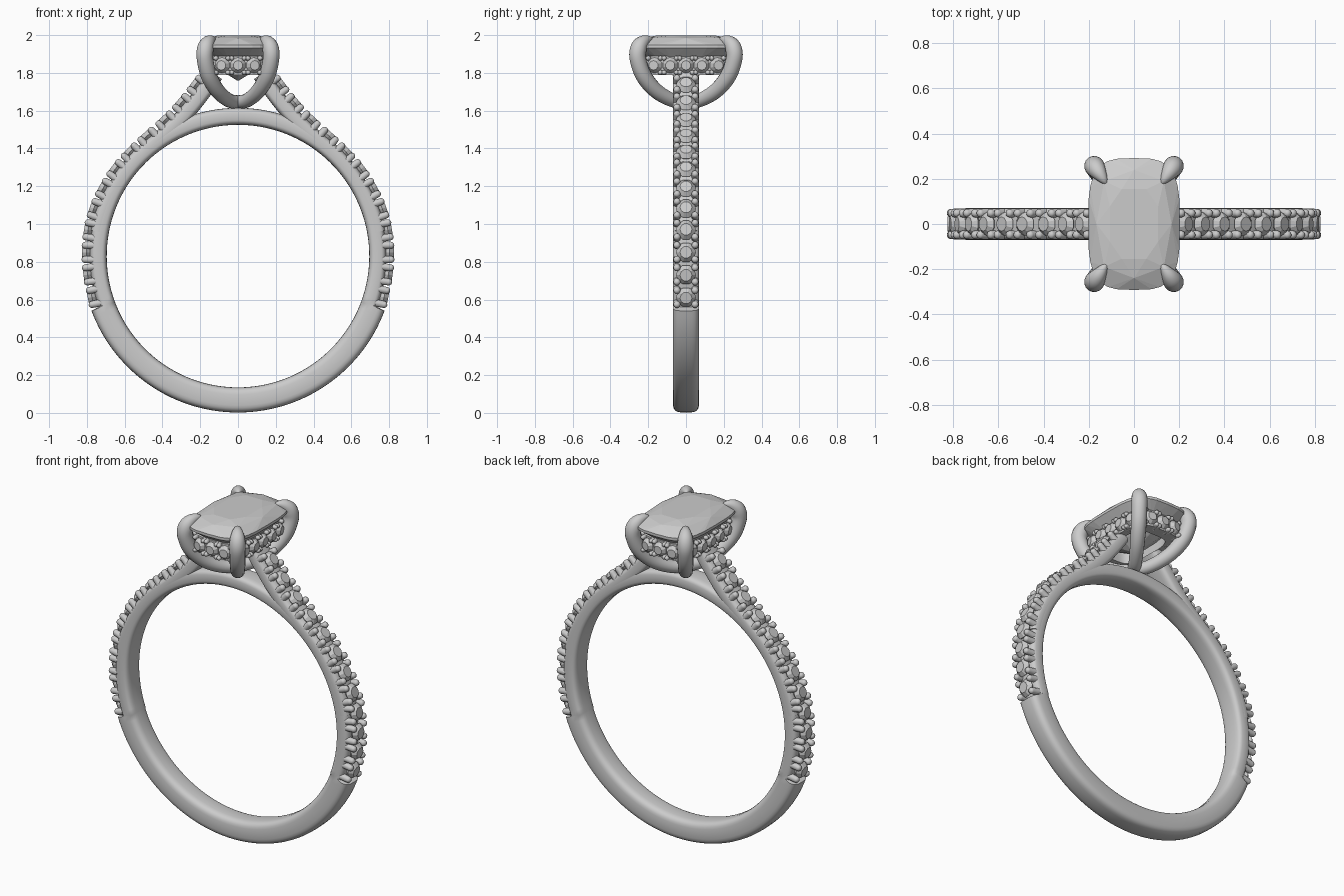
import bpy, bmesh, math
from mathutils import Vector, Matrix

cube = bpy.data.objects.get("Cube")
if cube:
    bpy.data.objects.remove(cube)


def make_material(name, value):
    m = bpy.data.materials.new(name)
    m.use_nodes = True
    m.diffuse_color = (value, value, value, 1)
    m.node_tree.nodes["Principled BSDF"].inputs["Base Color"].default_value = (value, value, value, 1)
    return m


grey = make_material("light grey", 0.6)


def finish(name, bm, smooth=True, mirror=False):
    bmesh.ops.recalc_face_normals(bm, faces=bm.faces)
    mesh = bpy.data.meshes.new(name)
    bm.to_mesh(mesh)
    bm.free()
    mesh.materials.append(grey)
    ob = bpy.data.objects.new(name, mesh)
    bpy.context.collection.objects.link(ob)
    if smooth:
        bpy.ops.object.select_all(action='DESELECT')
        ob.select_set(True)
        bpy.context.view_layer.objects.active = ob
        bpy.ops.object.shade_smooth_by_angle(angle=math.radians(40))
    if mirror:
        ob.modifiers.new("Mirror", 'MIRROR').use_mirror_merge = False
    return ob


def loft(bm, rings, closed=False):
    """Bridge equal rings of points; cap the ends unless closed."""
    loops = [[bm.verts.new(p) for p in r] for r in rings]
    n = len(loops[0])
    pairs = list(zip(loops, loops[1:])) + ([(loops[-1], loops[0])] if closed else [])
    for a, b in pairs:
        for i in range(n):
            j = (i + 1) % n
            bm.faces.new((a[i], a[j], b[j], b[i]))
    if not closed:
        bm.faces.new(loops[0])
        bm.faces.new(loops[-1])


def oval(a, b, n, count, turn=0.0):
    """Points of a superellipse: round for n = 2, boxier above."""
    pts = []
    for i in range(count):
        t = math.tau * (i + turn) / count
        c, s = math.cos(t), math.sin(t)
        pts.append((math.copysign(a * abs(c) ** (2 / n), c),
                    math.copysign(b * abs(s) ** (2 / n), s)))
    return pts


def band_section(inner, outer, half_width=0.07):
    mid, half = (inner + outer) / 2, (outer - inner) / 2
    return [mid + u * half + Vector((0, v * half_width, 0)) for u, v in oval(1, 1, 3.6, 28)]


def spline(points, steps):
    """Catmull-Rom interpolation through vectors."""
    p = [points[0] * 2 - points[1]] + points + [points[-1] * 2 - points[-2]]
    out = []
    for i in range(1, len(p) - 2):
        a, b, c, d = p[i - 1:i + 3]
        for k in range(steps):
            t = k / steps
            out.append(0.5 * (2 * b + (c - a) * t + (2 * a - 5 * b + 4 * c - d) * t ** 2
                              + (3 * b - a - 3 * c + d) * t ** 3))
    return out + [points[-1]]


def frame(pos, along, normal):
    normal = normal.normalized()
    along = (along - normal * along.dot(normal)).normalized()
    side = normal.cross(along)
    m = Matrix((along, side, normal)).transposed().to_4x4()
    return Matrix.Translation(pos) @ m


def cone(bm, m, low, high, r1, r2, segments):
    at = m @ Matrix.Translation((0, 0, (low + high) / 2))
    bmesh.ops.create_cone(bm, cap_ends=True, segments=segments, radius1=r1, radius2=r2,
                          depth=high - low, matrix=at)


def set_stone(stones, beads, m, r, dx, dy, bead):
    """A small brilliant held by four beads; local z points outward."""
    cone(stones, m, -0.035, -0.012, r * 0.6, r, 10)
    cone(stones, m, -0.012, 0.010, r, r * 0.6, 10)
    for sx in (-1, 1):
        for sy in (-1, 1):
            b = m @ Matrix.Translation((sx * dx, sy * dy, 0))
            cone(beads, b, -0.05, -0.004, bead * 1.1, bead, 10)
            tip = b @ Matrix.Translation((0, 0, -0.004)) @ Matrix.Diagonal((1, 1, 0.9, 1))
            bmesh.ops.create_uvsphere(beads, u_segments=10, v_segments=6, radius=bead, matrix=tip)


# Band: plain and thick below, cut back where stones are set
CENTRE = Vector((0, 0, 0.83))
bm = bmesh.new()
angles = [-20.5, -20] + [-20 + 220 * i / 90 for i in range(1, 90)] + [200, 200.5]
angles += [200.5 + 139 * i / 60 for i in range(1, 60)]
rings = []
for a in angles:
    d = Vector((math.cos(math.radians(a)), 0, math.sin(math.radians(a))))
    outer = 0.785 if -20.2 < a < 200.2 else 0.828
    rings.append(band_section(CENTRE + d * 0.695, CENTRE + d * outer))
loft(bm, rings, closed=True)
finish("band", bm)

# Shoulders rising from the band to the head, with their row of stones
row = [Vector((x, 0, z)) for x, z in (
    (0.785, 0.61), (0.808, 0.73), (0.815, 0.85), (0.805, 0.97), (0.775, 1.085), (0.725, 1.195),
    (0.66, 1.298), (0.58, 1.39), (0.49, 1.475), (0.395, 1.56), (0.31, 1.65), (0.235, 1.745))]
path = spline(row + [Vector((0.175, 0, 1.83))], 6)


def tangent(points, i):
    return (points[min(i + 1, len(points) - 1)] - points[max(i - 1, 0)]).normalized()


def outward(t):
    return Vector((t.z, 0, -t.x))


bm, stones, beads = bmesh.new(), bmesh.new(), bmesh.new()
rings = []
for i in range(18, len(path)):
    n = outward(tangent(path, i))
    rings.append(band_section(path[i] - n * 0.11, path[i] - n * 0.026))
loft(bm, rings)
for i in range(len(row)):
    t = tangent(path, i * 6)
    set_stone(stones, beads, frame(row[i], t, outward(t)), 0.053, 0.038, 0.048, 0.019)
finish("shoulders", bm, mirror=True)
finish("shoulder_stones", stones, smooth=False, mirror=True)
finish("shoulder_beads", beads, mirror=True)

# Gallery rail under the centre stone
A, B, N = 0.160, 0.245, 4
bm = bmesh.new()
rail = [(1.0, 1.79), (1.0, 1.89), (0.78, 1.89), (0.72, 1.79)]
loft(bm, [[(x, y, z) for x, y in oval(A * s, B * s, N, 64)] for s, z in rail], closed=True)
finish("gallery_rail", bm)

# Stones around the gallery
stones, beads = bmesh.new(), bmesh.new()
for sign in (-1, 1):
    spots = []
    for k in range(-2, 3):
        y = k * 0.083
        spots.append((sign * A * (1 - abs(y / B) ** N) ** (1 / N), y))
    for k in range(-1, 2):
        x = k * 0.083
        spots.append((x, sign * B * (1 - abs(x / A) ** N) ** (1 / N)))
    for x, y in spots:
        n = Vector(((x / A) ** 3 / A, (y / B) ** 3 / B, 0))
        m = frame(Vector((x, y, 1.84)) + n.normalized() * 0.016, Vector((-n.y, n.x, 0)), n)
        set_stone(stones, beads, m, 0.042, 0.033, 0.038, 0.013)
finish("gallery_stones", stones, smooth=False)
finish("gallery_beads", beads)

# Centre stone: cushion outline, faceted crown and pavilion
bm = bmesh.new()
gem_rows = [(0.56, 1.998, 2.6, 8, 0.5), (0.82, 1.984, 3, 8, 0), (1, 1.948, 3.4, 32, 0),
            (1, 1.932, 3.4, 32, 0), (0.72, 1.87, 3, 16, 0.5), (0.42, 1.81, 2.4, 8, 0),
            (0.03, 1.76, 2, 8, 0)]
for s, z, n, count, turn in gem_rows:
    for x, y in oval(0.203 * s, 0.292 * s, n, count, turn):
        bm.verts.new((x, y, z))
bmesh.ops.convex_hull(bm, input=bm.verts)
finish("centre_stone", bm, smooth=False)

# Four claws sweeping from the base of the head over the stone's corners
claw = [Vector(p) for p in (
    (0, 1.645, 0.036), (0.28, 1.655, 0.037), (0.62, 1.705, 0.040), (0.88, 1.785, 0.043),
    (1, 1.875, 0.044), (0.985, 1.93, 0.044), (0.90, 1.962, 0.036), (0.78, 1.977, 0.021),
    (0.68, 1.975, 0.005))]
profile = spline(claw, 6)
bm = bmesh.new()
for sx in (-1, 1):
    for sy in (-1, 1):
        corner = Vector((sx * 0.175, sy * 0.255, 0))
        line = [corner * p.x + Vector((0, 0, p.y)) for p in profile]
        side = Vector((-corner.y, corner.x, 0)).normalized()
        rings = []
        for i, c in enumerate(line):
            up = tangent(line, i).cross(side)
            rings.append([c + (side * u + up * v) * profile[i].z for u, v in oval(1, 1, 2, 16)])
        loft(bm, rings)
finish("claws", bm)
